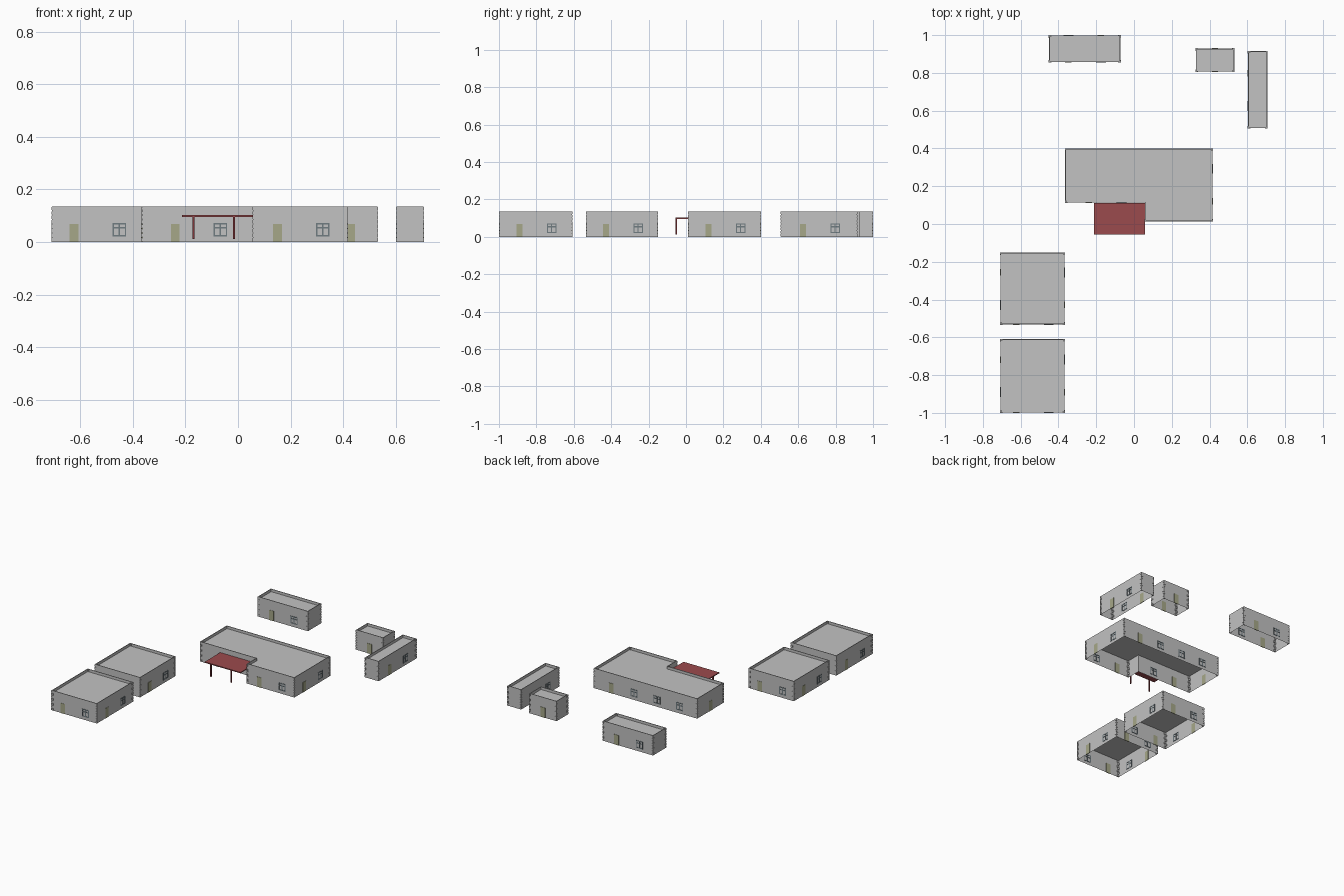
import bpy, bmesh
from mathutils import Vector

if "Cube" in bpy.data.objects:
    bpy.data.objects.remove(bpy.data.objects["Cube"])

H = 0.136          # wall height
ROOF = 0.118       # sunken flat roof
RIM = 0.004        # parapet width
STEP = 0.172       # spacing of doors and windows
T = 0.002          # half thickness of plates on walls


def material(name, col):
    m = bpy.data.materials.new(name)
    m.diffuse_color = (*col, 1)
    m.use_nodes = True
    m.node_tree.nodes["Principled BSDF"].inputs["Base Color"].default_value = m.diffuse_color
    return m


GREY = material("plaster grey", (0.54, 0.54, 0.54))
RED = material("canopy red", (0.33, 0.07, 0.075))
DARK_RED = material("post red", (0.22, 0.035, 0.04))
OLIVE = material("door olive", (0.38, 0.39, 0.25))
SLATE = material("window slate", (0.16, 0.20, 0.22))


def finish(bm, name, mat):
    mesh = bpy.data.meshes.new(name)
    bm.to_mesh(mesh)
    bm.free()
    mesh.materials.append(mat)
    ob = bpy.data.objects.new(name, mesh)
    bpy.context.collection.objects.link(ob)
    return ob


def box(bm, a, b):
    """Axis-aligned box between two opposite corners."""
    lo = Vector(map(min, a, b))
    hi = Vector(map(max, a, b))
    vs = bmesh.ops.create_cube(bm, size=1)["verts"]
    for v in vs:
        v.co = Vector((v.co[i] + 0.5) * (hi[i] - lo[i]) + lo[i] for i in range(3))


def wall_box(bm, origin, along, out, u0, u1, z0, z1):
    """Thin plate on a wall, straddling it so it shows on both sides."""
    a = origin + along * u0 - out * T
    b = origin + along * u1 + out * T
    box(bm, (a.x, a.y, z0), (b.x, b.y, z1))


def window(bm, c, along, out):
    w, z0, z1, t = 0.026, 0.021, 0.072, 0.0055
    for u in (-w, -t / 2, w - t):                      # uprights
        wall_box(bm, c, along, out, u, u + t, z0, z1)
    for z in (z0, 0.051, z1 - t):                      # rails
        wall_box(bm, c, along, out, -w, w, z, z + t)


def building(name, pts):
    pts = [Vector((x, y, 0)) for x, y in pts]          # counter-clockwise outline
    n = len(pts)
    dirs = [(pts[(i + 1) % n] - pts[i]).normalized() for i in range(n)]
    outs = [Vector((d.y, -d.x, 0)) for d in dirs]
    inner = [pts[i] - RIM * (outs[i - 1] + outs[i]) for i in range(n)]

    # walls, parapet rim and sunken roof, open underneath
    bm = bmesh.new()
    rings = []
    for ring, z in ((pts, 0), (pts, H), (inner, H), (inner, ROOF)):
        rings.append([bm.verts.new((p.x, p.y, z)) for p in ring])
    for a, b in zip(rings, rings[1:]):
        for i in range(n):
            j = (i + 1) % n
            bm.faces.new((a[i], a[j], b[j], b[i]))
    bm.faces.new(rings[-1])
    finish(bm, name + "_walls", GREY)

    # alternating corner stones on outer corners
    bm = bmesh.new()
    for i in range(n):
        d1, d2 = dirs[i - 1], dirs[i]
        if d1.cross(d2).z < 0:
            continue
        p = pts[i] + 0.002 * (outs[i - 1] + outs[i])
        count = 8
        for k in range(count):
            z = k * H / count
            la, lb = (0.014, 0.008) if k % 2 else (0.008, 0.014)
            q = p - d1 * la + d2 * lb
            box(bm, (p.x, p.y, z + 0.002), (q.x, q.y, z + H / count - 0.002))
    finish(bm, name + "_corner_stones", GREY)

    # a door first, then windows, centred on each wall
    doors, wins = bmesh.new(), bmesh.new()
    for i in range(n):
        length = (pts[(i + 1) % n] - pts[i]).length
        count = int(length / 0.166)
        for k in range(count):
            u = length / 2 + (k - (count - 1) / 2) * STEP
            c = pts[i] + dirs[i] * u
            if k == 0:
                wall_box(doors, c, dirs[i], outs[i], -0.017, 0.017, 0, 0.068)
            else:
                window(wins, c, dirs[i], outs[i])
    finish(doors, name + "_doors", OLIVE)
    finish(wins, name + "_windows", SLATE)


def rect(x0, x1, y0, y1):
    return [(x0, y0), (x1, y0), (x1, y1), (x0, y1)]


building("front_house", rect(-0.708, -0.367, -0.998, -0.61))
building("second_house", rect(-0.708, -0.367, -0.532, -0.152))
building("back_shed", rect(-0.45, -0.072, 0.857, 0.998))
building("small_shed", rect(0.327, 0.531, 0.807, 0.929))
building("long_shed", rect(0.604, 0.706, 0.508, 0.915))
building("main_house", [(-0.364, 0.113), (0.058, 0.113), (0.058, 0.014),
                        (0.416, 0.014), (0.416, 0.399), (-0.364, 0.399)])

# canopy over the entrance
bm = bmesh.new()
box(bm, (-0.213, -0.055, 0.096), (0.057, 0.112, 0.102))
finish(bm, "canopy", RED)
for name, x in (("left_post", -0.169), ("right_post", -0.015)):
    bm = bmesh.new()
    box(bm, (x - 0.004, -0.055, 0.012), (x + 0.004, -0.047, 0.097))
    finish(bm, name, DARK_RED)
